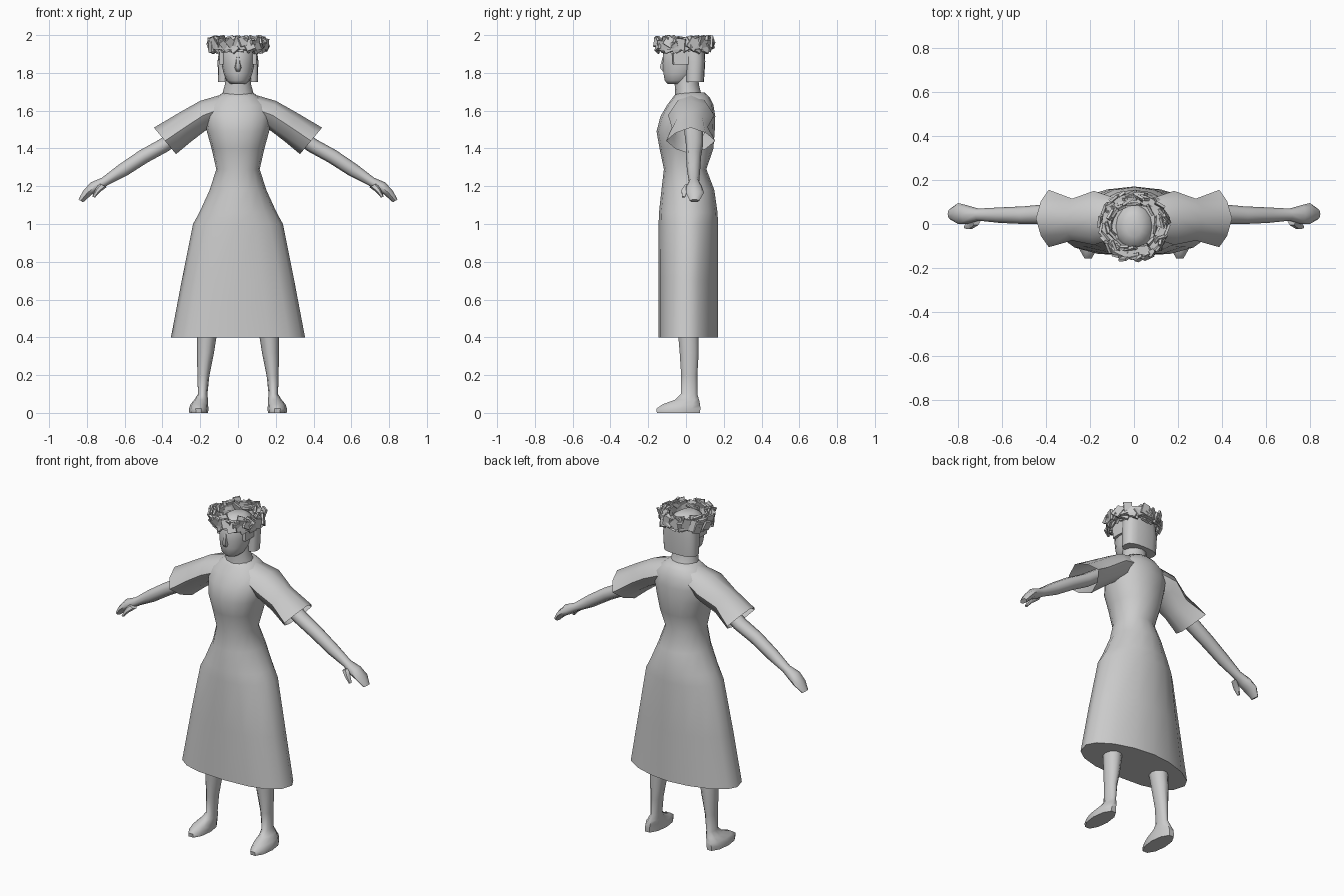
import bpy, bmesh, math, random
from mathutils import Matrix, Vector, Euler

random.seed(4)
grey = bpy.data.materials.new("plain grey")
grey.diffuse_color = (0.6, 0.6, 0.6, 1)


def finish(name, bm, smooth=True, mirror=False):
    bmesh.ops.recalc_face_normals(bm, faces=bm.faces)
    me = bpy.data.meshes.new(name)
    bm.to_mesh(me)
    bm.free()
    me.materials.append(grey)
    ob = bpy.data.objects.new(name, me)
    bpy.context.collection.objects.link(ob)
    if smooth:
        bpy.ops.object.select_all(action='DESELECT')
        ob.select_set(True)
        bpy.context.view_layer.objects.active = ob
        bpy.ops.object.shade_smooth_by_angle(angle=math.radians(55))
    if mirror:
        ob.modifiers.new("mirror", 'MIRROR').use_mirror_merge = False
    return ob


def level(z, rx, y0, y1, cx=0, *powers):
    """Horizontal cross-section."""
    return (cx - rx, z, cx + rx, z, y0, y1, *powers)


def loft(name, rings, n=12, power=2.0, start=True, end=True, mirror=False):
    """Skin rounded rings; each spans two x,z points and a y range,
    with optional front and back roundness."""
    bm = bmesh.new()
    loops = []
    for xa, za, xb, zb, y0, y1, *powers in rings:
        front, back = powers or (power, power)
        loop = []
        for i in range(n):
            t = 2 * math.pi * i / n
            c, s = math.cos(t), math.sin(t)
            p = front if s < 0 else back
            c = math.copysign(abs(c) ** (2 / p), c)
            s = math.copysign(abs(s) ** (2 / p), s)
            loop.append(bm.verts.new(((xa + xb) / 2 + c * (xb - xa) / 2,
                                      (y0 + y1) / 2 + s * (y1 - y0) / 2,
                                      (za + zb) / 2 + c * (zb - za) / 2)))
        loops.append(loop)
    for a, b in zip(loops, loops[1:]):
        for i in range(n):
            j = (i + 1) % n
            bm.faces.new((a[i], a[j], b[j], b[i]))
    if start:
        bm.faces.new(loops[0])
    if end:
        bm.faces.new(loops[-1])
    return finish(name, bm, mirror=mirror)


# Dress, closed under the hem
loft("dress", [
    level(0.40, 0.355, -0.145, 0.17, 0, 2.5, 1.8), level(0.70, 0.298, -0.145, 0.17, 0, 2.3, 1.8),
    level(1.00, 0.238, -0.145, 0.17, 0, 2.0, 1.9), level(1.06, 0.205, -0.143, 0.167, 0, 1.95, 1.95),
    level(1.18, 0.150, -0.13, 0.15, 0, 1.95, 2.0), level(1.29, 0.115, -0.117, 0.108),
    level(1.40, 0.140, -0.14, 0.145), level(1.49, 0.165, -0.156, 0.152),
    level(1.57, 0.180, -0.135, 0.155), level(1.63, 0.165, -0.10, 0.145),
    level(1.67, 0.115, -0.07, 0.125), level(1.695, 0.08, -0.05, 0.10),
], n=16, power=2.15)

# Flared short sleeves with pointed cuffs
loft("sleeve", [
    (0.07, 1.69, 0.08, 1.54, -0.06, 0.115),
    (0.20, 1.652, 0.165, 1.50, -0.095, 0.15),
    (0.31, 1.590, 0.250, 1.435, -0.075, 0.115, 1.8, 1.8),
    (0.445, 1.51, 0.328, 1.37, -0.105, 0.155, 1.4, 1.4),
], n=8, start=False, end=False, mirror=True)

# Bare arms with mitten hands
loft("arm", [
    (0.30, 1.53, 0.27, 1.46, -0.01, 0.09),
    (0.42, 1.445, 0.37, 1.385, 0.0, 0.09),
    (0.52, 1.39, 0.48, 1.325, 0.0, 0.08),
    (0.63, 1.315, 0.59, 1.255, 0.005, 0.075),
    (0.72, 1.245, 0.69, 1.205, 0.015, 0.07),
    (0.78, 1.22, 0.735, 1.175, 0.0, 0.085),
    (0.82, 1.175, 0.775, 1.155, 0.0, 0.095),
    (0.845, 1.13, 0.82, 1.115, 0.02, 0.07),
], n=8, mirror=True)
loft("thumb", [
    (0.735, 1.215, 0.695, 1.195, -0.008, 0.04),
    (0.755, 1.185, 0.73, 1.17, -0.026, 0.012),
    (0.772, 1.145, 0.757, 1.14, -0.022, -0.004),
], n=6, mirror=True)

# Legs and feet
loft("leg", [
    level(0.0, 0.05, -0.16, 0.08, 0.208), level(0.022, 0.051, -0.163, 0.082, 0.208),
    level(0.045, 0.047, -0.13, 0.08, 0.205), level(0.07, 0.036, -0.06, 0.072, 0.195),
    level(0.10, 0.025, -0.03, 0.062, 0.187), level(0.20, 0.032, -0.028, 0.062, 0.183),
    level(0.32, 0.045, -0.036, 0.07, 0.172), level(0.42, 0.053, -0.045, 0.07, 0.164),
], n=10, end=False, mirror=True)

# Neck, head and nose
loft("neck", [level(1.67, 0.085, -0.06, 0.09), level(1.70, 0.08, -0.057, 0.078),
              level(1.74, 0.069, -0.06, 0.068), level(1.80, 0.067, -0.06, 0.065)])
loft("head", [
    level(1.742, 0.04, -0.10, 0.0), level(1.76, 0.062, -0.115, 0.03),
    level(1.80, 0.077, -0.122, 0.06), level(1.85, 0.087, -0.126, 0.09),
    level(1.91, 0.09, -0.123, 0.095), level(1.95, 0.075, -0.10, 0.08),
    level(1.975, 0.035, -0.06, 0.04)], n=14)
loft("nose", [level(1.808, 0.018, -0.126, -0.08), level(1.828, 0.022, -0.143, -0.08),
              level(1.885, 0.012, -0.126, -0.08)], n=6)

# Bobbed hair behind, with short locks above the ears
loft("hair", [level(1.752, 0.105, 0.0, 0.095, 0, 4, 2.6), level(1.86, 0.108, 0.0, 0.102, 0, 4, 2.6),
              level(1.93, 0.100, -0.01, 0.10, 0, 4, 2.6)], n=16)
loft("side_lock", [level(1.845, 0.014, -0.07, 0.02, 0.085),
                   level(1.93, 0.014, -0.075, 0.02, 0.086)], n=8, power=5, mirror=True)

# Wreath: a hoop covered in tilted leaves
bm = bmesh.new()
hoop = []
for i in range(20):
    a = 2 * math.pi * i / 20
    hoop.append([bm.verts.new((math.cos(a) * r, math.sin(a) * r - 0.008, z))
                 for r, z in ((0.105, 1.925), (0.105, 1.975), (0.148, 1.975), (0.148, 1.925))])
for i in range(20):
    a, b = hoop[i], hoop[(i + 1) % 20]
    for j in range(4):
        k = (j + 1) % 4
        bm.faces.new((a[j], a[k], b[k], b[j]))
finish("wreath_hoop", bm, smooth=False)

bm = bmesh.new()
for i in range(90):
    a = 2 * math.pi * (i + random.uniform(-0.3, 0.3)) / 90
    r = (0.11, 0.147, 0.13)[i % 3] + random.uniform(-0.006, 0.006)
    pos = Vector((math.cos(a) * r, math.sin(a) * r - 0.008, 1.95 + random.uniform(-0.018, 0.018)))
    tilt = Euler((random.uniform(-0.5, 0.5), random.uniform(-0.8, 0.8),
                  a + math.pi / 2 + random.uniform(-0.4, 0.4)))
    size = Matrix.Diagonal((random.uniform(0.038, 0.052), 0.012, random.uniform(0.05, 0.065), 1))
    bmesh.ops.create_cube(bm, size=1, matrix=Matrix.Translation(pos) @ tilt.to_matrix().to_4x4() @ size)
for v in bm.verts:
    v.co.z = max(1.9, min(2.0, v.co.z))
finish("wreath_leaves", bm, smooth=False)
